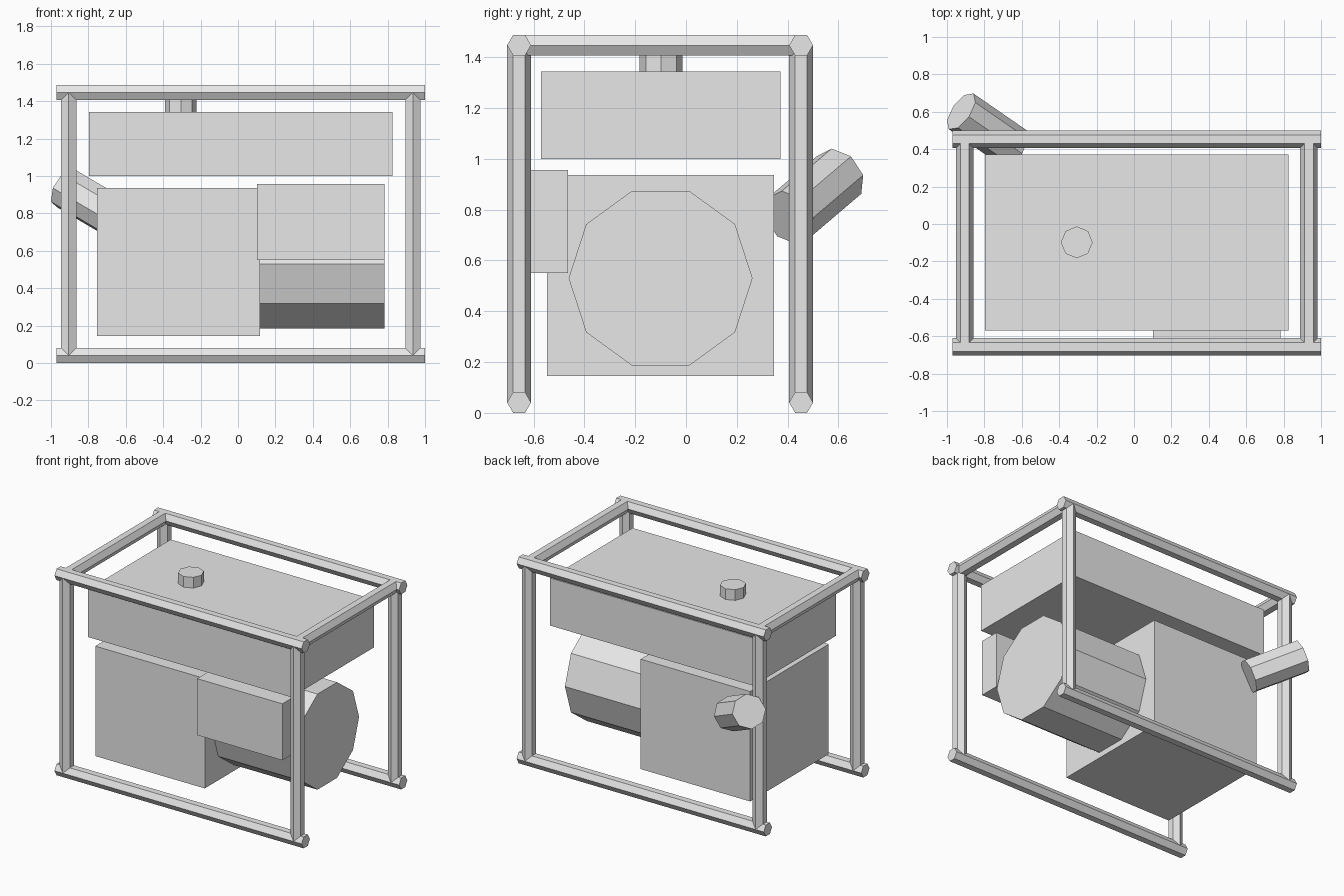
import bpy, bmesh, math
from mathutils import Vector

if "Cube" in bpy.data.objects:
    bpy.data.objects.remove(bpy.data.objects["Cube"], do_unlink=True)

grey = bpy.data.materials.new("plain_grey")
grey.use_nodes = True
grey.diffuse_color = (0.8, 0.8, 0.8, 1)
grey.node_tree.nodes["Principled BSDF"].inputs["Base Color"].default_value = (0.8, 0.8, 0.8, 1)


def finish(name, bm):
    bmesh.ops.recalc_face_normals(bm, faces=bm.faces)
    mesh = bpy.data.meshes.new(name)
    bm.to_mesh(mesh)
    bm.free()
    mesh.materials.append(grey)
    obj = bpy.data.objects.new(name, mesh)
    bpy.context.collection.objects.link(obj)
    return obj


def box(name, low, high):
    """Box between two opposite corners."""
    low, high = Vector(low), Vector(high)
    bm = bmesh.new()
    bmesh.ops.create_cube(bm, size=1)
    bmesh.ops.scale(bm, vec=high - low, verts=bm.verts)
    bmesh.ops.translate(bm, vec=(low + high) / 2, verts=bm.verts)
    return finish(name, bm)


def prism(name, start, end, radius, sides, corner):
    """Closed prism from start to end with one corner pointing along 'corner'."""
    start, end = Vector(start), Vector(end)
    axis = (end - start).normalized()
    u = Vector(corner)
    u = (u - axis * u.dot(axis)).normalized()
    v = axis.cross(u)
    bm = bmesh.new()
    ring = []
    for i in range(sides):
        a = math.tau * i / sides
        ring.append(bm.verts.new(start + radius * (math.cos(a) * u + math.sin(a) * v)))
    base = bm.faces.new(ring)
    top = bmesh.ops.extrude_face_region(bm, geom=[base], use_keep_orig=True)["geom"]
    moved = [g for g in top if isinstance(g, bmesh.types.BMVert)]
    bmesh.ops.translate(bm, vec=end - start, verts=moved)
    return finish(name, bm)


X, Y, Z = (1, 0, 0), (0, 1, 0), (0, 0, 1)
TUBE = 0.047
LOW, HIGH = 0.041, 1.447
ENDS = {"front": -0.657, "back": 0.453}
SIDES = {"right": -0.905, "left": 0.935}

# Tubular frame: long rails, posts, and top cross bars
for end, y in ENDS.items():
    for level, z in (("bottom", LOW), ("top", HIGH)):
        prism(f"{end}_{level}_rail", (-0.97, y, z), (1.0, y, z), TUBE, 6, Y)
    for side, x in SIDES.items():
        prism(f"{end}_{side}_post", (x, y, LOW), (x, y, HIGH), TUBE, 6, Y)
for side, x in SIDES.items():
    prism(f"{side}_top_cross_bar", (x, ENDS["front"], HIGH), (x, ENDS["back"], HIGH), TUBE, 6, X)

# Fuel tank and its cap
box("fuel_tank", (-0.797, -0.57, 1.0), (0.825, 0.372, 1.343))
prism("fuel_cap", (-0.306, -0.098, 1.33), (-0.306, -0.098, 1.42), 0.085, 8, X)

# Engine, alternator drum and control panel
box("engine_block", (-0.755, -0.547, 0.145), (0.118, 0.347, 0.937))
prism("alternator", (0.1, -0.1, 0.53), (0.782, -0.1, 0.53), 0.362, 10, Y)
box("control_panel", (0.102, -0.612, 0.55), (0.782, -0.465, 0.957))

# Exhaust rising out of the back right corner
prism("exhaust", (-0.64, 0.406, 0.769), (-0.924, 0.602, 0.936), 0.116, 8, Z)
